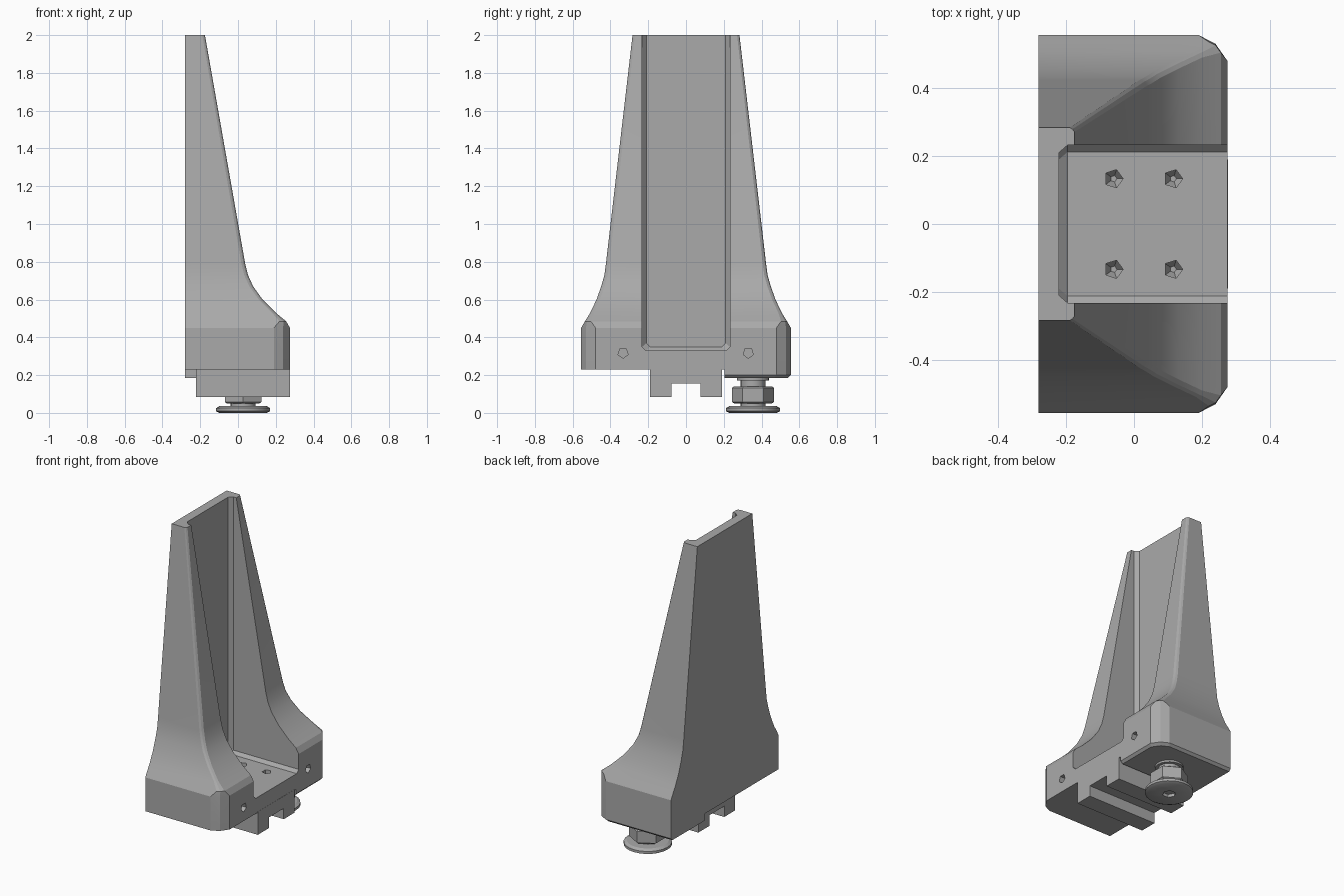
import bpy, bmesh, math
from mathutils import Matrix

cube = bpy.data.objects.get("Cube")
if cube:
    bpy.data.objects.remove(cube, do_unlink=True)

grey = bpy.data.materials.new("plain grey")
grey.use_nodes = True
colour = (0.4, 0.4, 0.4, 1)
grey.diffuse_color = colour
grey.node_tree.nodes["Principled BSDF"].inputs["Base Color"].default_value = colour


def finish(name, bm, smooth=None):
    bmesh.ops.recalc_face_normals(bm, faces=bm.faces)
    me = bpy.data.meshes.new(name)
    bm.to_mesh(me)
    bm.free()
    ob = bpy.data.objects.new(name, me)
    bpy.context.collection.objects.link(ob)
    me.materials.append(grey)
    if smooth:
        bpy.ops.object.select_all(action='DESELECT')
        bpy.context.view_layer.objects.active = ob
        ob.select_set(True)
        bpy.ops.object.shade_smooth_by_angle(angle=math.radians(smooth))
    return ob


def loft(name, rings, smooth=None):
    """Skin a stack of equal-length rings of points and cap both ends."""
    bm = bmesh.new()
    loops = [[bm.verts.new(p) for p in ring] for ring in rings]
    n = len(loops[0])
    for a, b in zip(loops, loops[1:]):
        for i in range(n):
            j = (i + 1) % n
            bm.faces.new((a[i], a[j], b[j], b[i]))
    bm.faces.new(loops[0][::-1])
    bm.faces.new(loops[-1])
    return finish(name, bm, smooth)


def extrude_x(name, profile, x0, x1):
    return loft(name, [[(x, y, z) for y, z in profile] for x in (x0, x1)])


def turned(name, profile, sides, centre, smooth=None, turn=0):
    """Stack of regular polygons from (radius, z) pairs."""
    angles = [turn + i * math.tau / sides for i in range(sides)]
    return loft(name, [[(centre[0] + r * math.cos(a), centre[1] + r * math.sin(a), z)
                        for a in angles] for r, z in profile], smooth)


def cut(target, cutter):
    mod = target.modifiers.new(cutter.name, 'BOOLEAN')
    mod.operation = 'DIFFERENCE'
    mod.solver = 'EXACT'
    mod.object = cutter
    bpy.context.view_layer.objects.active = target
    bpy.ops.object.modifier_apply(modifier=mod.name)
    bpy.data.objects.remove(cutter, do_unlink=True)


BACK = -0.28


def section(z, front, half, c):
    """Flat back, two faceted front corners of size c."""
    side = [(front - c, half), (front - 0.42 * c, half - 0.3 * c), (front, half - 0.9 * c)]
    pts = [(BACK, -half)] + [(x, -y) for x, y in side]
    pts += [(x, y) for x, y in reversed(side)] + [(BACK, half)]
    return [(x, y, z) for x, y in pts]


# Tapering body: z, front x, half width, corner size
body = loft("body", [section(*s) for s in (
    (0.185, 0.26, 0.54, 0.08), (0.2, 0.275, 0.555, 0.085), (0.45, 0.275, 0.555, 0.085),
    (0.485, 0.255, 0.535, 0.035), (0.53, 0.2, 0.507, 0.02), (0.6, 0.13, 0.474, 0.02),
    (0.67, 0.08, 0.449, 0.02), (0.73, 0.053, 0.432, 0.02), (0.79, 0.038, 0.424, 0.02),
    (2.0, -0.175, 0.283, 0.014))], smooth=14)

# Raise the underside everywhere but below the foot pad
cut(body, extrude_x("underside_cutter", [(-1, 0), (0.205, 0), (0.205, 0.23), (-1, 0.23)], -1, 1))


# Channel with chamfered floor and back corners
def channel_ring(x, half, floor):
    return [(x, -half, 3), (x, -half, floor + 0.02), (x, -half + 0.02, floor),
            (x, half - 0.02, floor), (x, half, floor + 0.02), (x, half, 3)]


cut(body, loft("channel_cutter", [channel_ring(-0.22, 0.21, 0.35),
                                  channel_ring(-0.195, 0.232, 0.33),
                                  channel_ring(1, 0.232, 0.33)]))

# Five-sided screw holes in the channel floor
for x in (-0.06, 0.115):
    for y in (-0.133, 0.133):
        cut(body, turned("hole_cutter", [(0.01, 0.27), (0.028, 0.3), (0.028, 0.4)], 5, (x, y)))

# Five-sided screw holes in the front blocks
for y in (-0.333, 0.33):
    hole = turned("hole_cutter", [(0.028, -0.07), (0.028, 0.1)], 5, (0, 0))
    hole.data.transform(Matrix.Translation((0.275, y, 0.317)) @ Matrix.Rotation(math.pi / 2, 4, 'Y'))
    cut(body, hole)

# Grooved mounting rail
rail = [(-0.19, 0.235), (-0.19, 0.085), (-0.077, 0.085), (-0.077, 0.155),
        (0.077, 0.155), (0.077, 0.085), (0.19, 0.085), (0.19, 0.235)]
extrude_x("mounting_rail", rail, -0.222, 0.276)

# Adjustable foot: collar, stem, hexagonal nut and round pad
foot = (0.027, 0.355)
turned("foot_collar", [(0.085, 0.172), (0.085, 0.19)], 20, foot, 30)
turned("foot_stem", [(0.066, 0.02), (0.066, 0.18)], 20, foot, 30)
turned("foot_nut", [(0.1, 0.05), (0.112, 0.058), (0.112, 0.132), (0.1, 0.14)], 6, foot, turn=math.pi / 6)
pad = turned("foot_pad", [(0.125, 0), (0.143, 0.009), (0.143, 0.025), (0.125, 0.036)], 24, foot, 30)
cut(pad, turned("socket_cutter", [(0.04, -0.1), (0.04, 0.02)], 6, foot))
